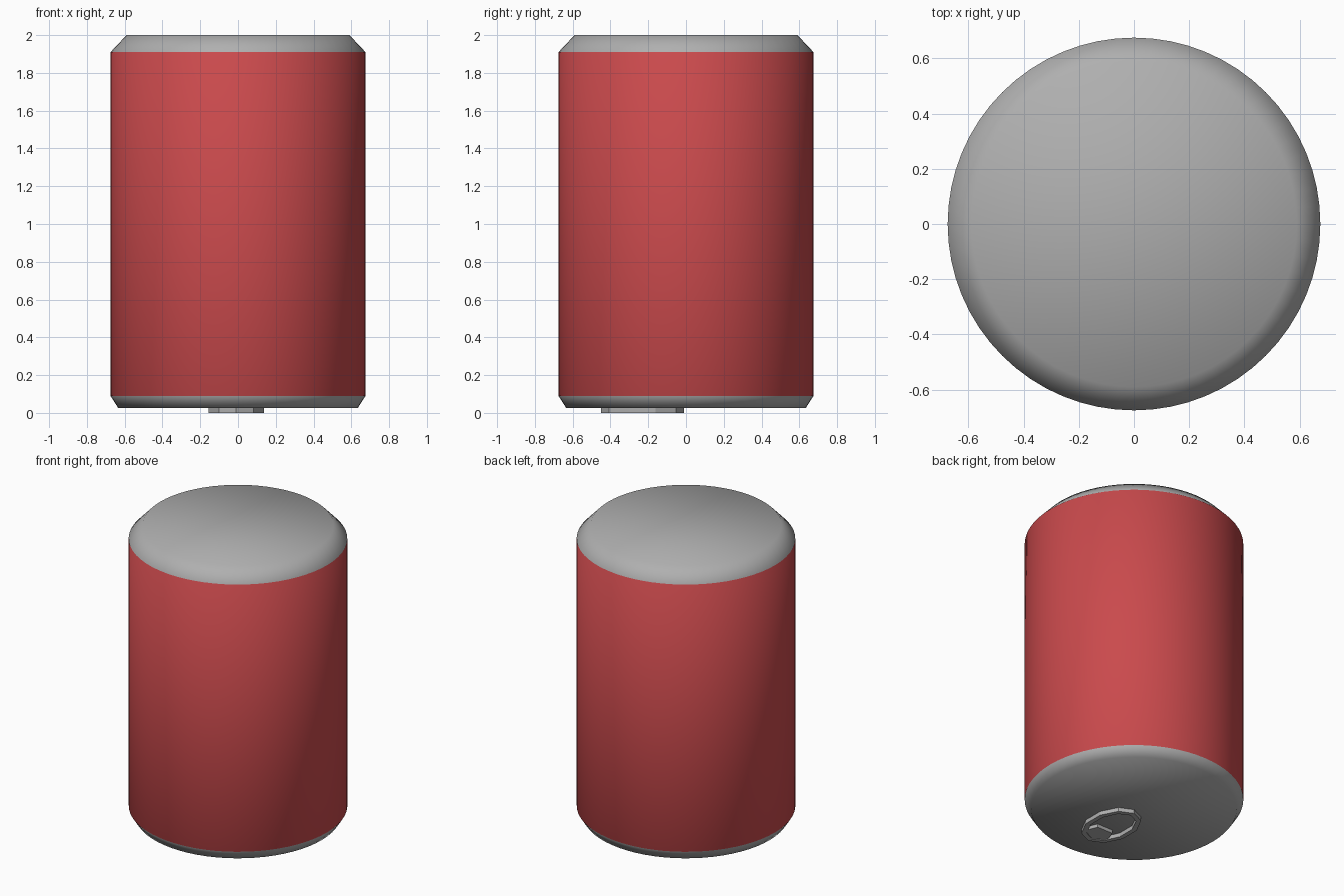
import bpy, bmesh, math

if "Cube" in bpy.data.objects:
    bpy.data.objects.remove(bpy.data.objects["Cube"])

def material(name, rgb):
    m = bpy.data.materials.new(name)
    m.diffuse_color = (*rgb, 1)
    m.use_nodes = True
    m.node_tree.nodes["Principled BSDF"].inputs["Base Color"].default_value = m.diffuse_color
    return m

RED = material("red label", (0.59, 0.068, 0.073))
GREY = material("grey metal", (0.43, 0.43, 0.43))

def finish(name, bm, mats):
    bmesh.ops.recalc_face_normals(bm, faces=bm.faces)
    me = bpy.data.meshes.new(name)
    bm.to_mesh(me)
    bm.free()
    for m in mats:
        me.materials.append(m)
    ob = bpy.data.objects.new(name, me)
    bpy.context.collection.objects.link(ob)
    return ob

# can body: lathed profile, red wall between grey bevelled ends
SIDES = 64
profile = [(0.635, 0.027), (0.675, 0.09), (0.675, 1.91), (0.59, 2.0)]
bm = bmesh.new()
rings = [[bm.verts.new((r * math.cos(2 * math.pi * i / SIDES),
                        r * math.sin(2 * math.pi * i / SIDES), z))
          for i in range(SIDES)] for r, z in profile]
for k in range(len(rings) - 1):
    for i in range(SIDES):
        j = (i + 1) % SIDES
        f = bm.faces.new((rings[k][i], rings[k][j], rings[k + 1][j], rings[k + 1][i]))
        f.material_index = 1 if k == 1 else 0
for ring in (rings[0], rings[-1]):
    bm.faces.new(ring)
for f in bm.faces:
    f.smooth = True
finish("can_body", bm, [GREY, RED])

# pull ring: flat oval band under the can
CX, CY, RX, RY, N, BAND = -0.01, -0.23, 0.155, 0.22, 10, 0.032
bm = bmesh.new()
loops = []
for inset, z in ((0, 0.0), (0, 0.028), (BAND, 0.028), (BAND, 0.0)):
    loops.append([bm.verts.new((CX + (RX - inset) * math.sin(2 * math.pi * i / N),
                                CY - (RY - inset) * math.cos(2 * math.pi * i / N), z))
                  for i in range(N)])
for k in range(4):
    a, b = loops[k], loops[(k + 1) % 4]
    for i in range(N):
        j = (i + 1) % N
        bm.faces.new((a[i], a[j], b[j], b[i]))
finish("pull_ring", bm, [GREY])

# tab plate filling the outer end of the ring
outline = [(-0.07, -0.29), (0.05, -0.29), (0.085, -0.38), (0.0, -0.44), (-0.1, -0.38)]
bm = bmesh.new()
face = bm.faces.new([bm.verts.new((x, y, 0.004)) for x, y in outline])
ext = bmesh.ops.extrude_face_region(bm, geom=[face])
bmesh.ops.translate(bm, vec=(0, 0, 0.024),
                    verts=[v for v in ext["geom"] if isinstance(v, bmesh.types.BMVert)])
finish("tab_plate", bm, [GREY])
